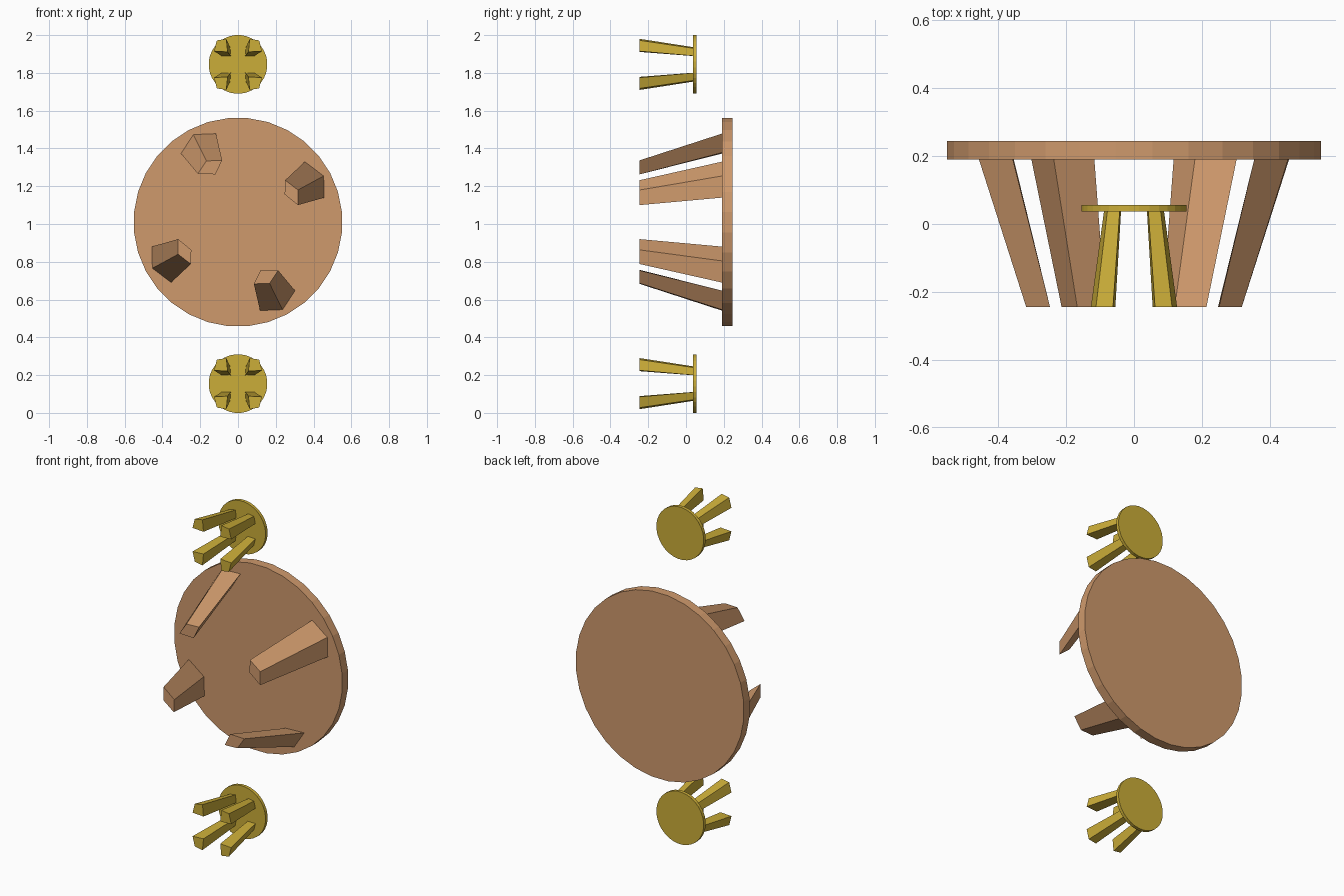
import bpy, bmesh, math

if "Cube" in bpy.data.objects:
    bpy.data.objects.remove(bpy.data.objects["Cube"])


def material(name, color):
    m = bpy.data.materials.new(name)
    m.diffuse_color = color
    m.use_nodes = True
    m.node_tree.nodes["Principled BSDF"].inputs["Base Color"].default_value = m.diffuse_color
    return m


WOOD = material("table_wood", (0.62, 0.32, 0.15, 1))
YELLOW = material("stool_yellow", (0.60, 0.42, 0.04, 1))


def loft(name, rings, mat):
    """Closed solid between two rings of 3D points."""
    bm = bmesh.new()
    a, b = [[bm.verts.new(p) for p in r] for r in rings]
    n = len(a)
    bm.faces.new(a)
    bm.faces.new(b)
    for i in range(n):
        j = (i + 1) % n
        bm.faces.new((a[i], a[j], b[j], b[i]))
    bmesh.ops.recalc_face_normals(bm, faces=bm.faces)
    me = bpy.data.meshes.new(name)
    bm.to_mesh(me)
    bm.free()
    me.materials.append(mat)
    ob = bpy.data.objects.new(name, me)
    bpy.context.collection.objects.link(ob)
    return ob


def disc(name, r, y0, y1, zc, sides, mat):
    angles = [(i + 0.5) * 2 * math.pi / sides for i in range(sides)]
    loft(name, [[(r * math.cos(t), y, zc + r * math.sin(t)) for t in angles]
                for y in (y0, y1)], mat)


def leg(name, foot, top, y_top, zc, sx, sz, mat):
    loft(name, [[(x * sx, y, zc + z * sz) for x, z in quad]
                for quad, y in ((foot, -0.245), (top, y_top))], mat)


# Table lying on its side: round top facing +y
disc("table_top", 0.553, 0.19, 0.245, 1.01, 32, WOOD)

# Skewed tapered table legs, each pair is point-symmetric about the centre
side_foot = [(0.25, 0.222), (0.317, 0.17), (0.317, 0.09), (0.247, 0.147)]
side_top = [(0.355, 0.321), (0.455, 0.245), (0.458, 0.13), (0.358, 0.206)]
high_foot = [(-0.213, 0.256), (-0.167, 0.324), (-0.084, 0.327), (-0.12, 0.253)]
high_top = [(-0.303, 0.364), (-0.237, 0.465), (-0.117, 0.47), (-0.18, 0.369)]
for i, s in enumerate((1, -1)):
    leg(f"table_side_leg_{i}", side_foot, side_top, 0.195, 1.01, s, s, WOOD)
    leg(f"table_high_leg_{i}", high_foot, high_top, 0.195, 1.01, s, s, WOOD)

# Two stools, below and above the table
stool_foot = [(0.127, 0.07), (0.112, 0.127), (0.062, 0.135), (0.055, 0.066)]
stool_top = [(0.088, 0.045), (0.078, 0.085), (0.042, 0.091), (0.038, 0.044)]
for place, zc in (("lower", 0.155), ("upper", 1.845)):
    disc(f"{place}_stool_seat", 0.1555, 0.037, 0.056, zc, 32, YELLOW)
    for sx in (1, -1):
        for sz in (1, -1):
            leg(f"{place}_stool_leg_{sx}_{sz}", stool_foot, stool_top, 0.04, zc, sx, sz, YELLOW)
